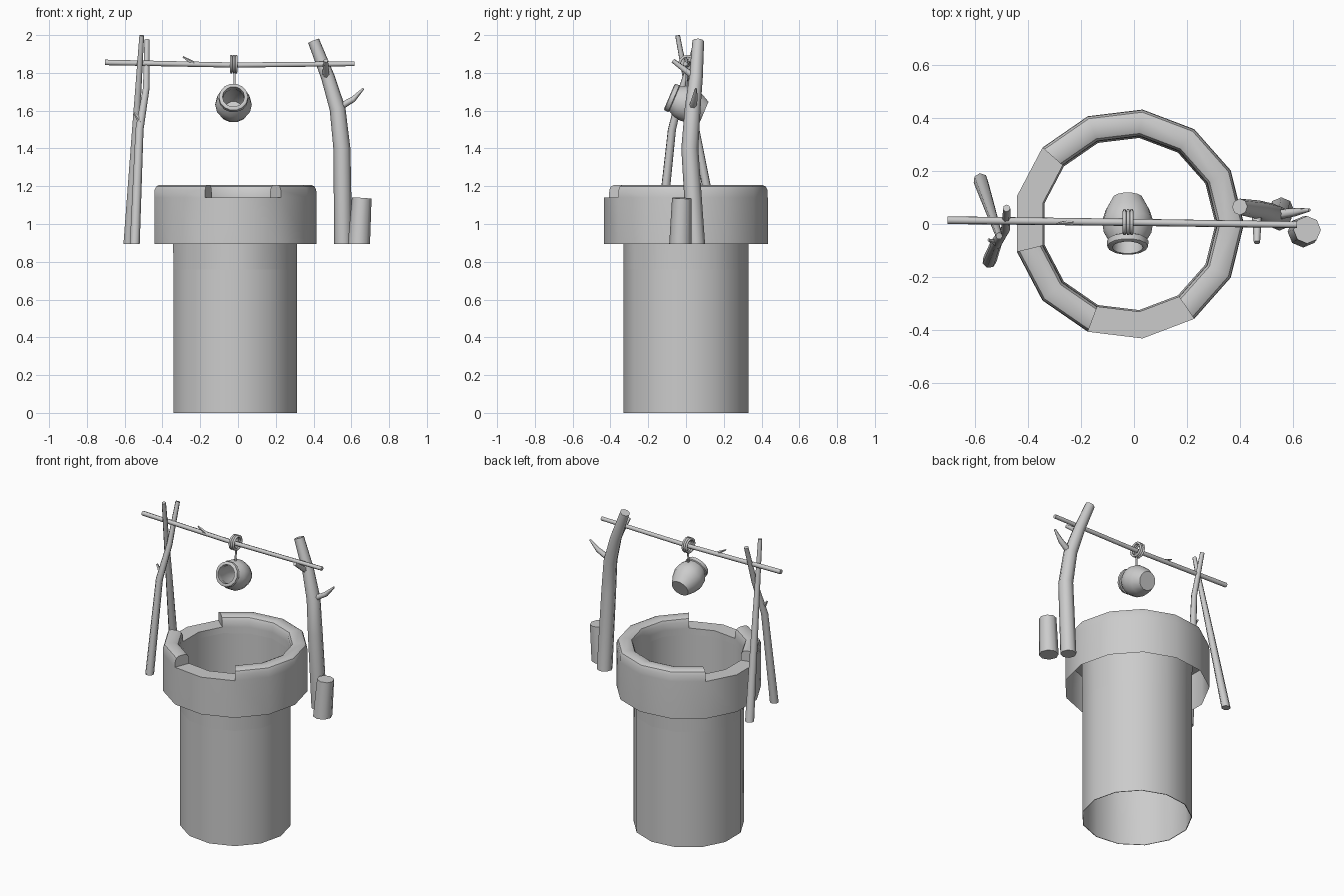
import bpy, bmesh, math
from mathutils import Vector

if "Cube" in bpy.data.objects:
    bpy.data.objects.remove(bpy.data.objects["Cube"])


def finish(name, bm, angle=35):
    bmesh.ops.remove_doubles(bm, verts=bm.verts, dist=0.0004)
    me = bpy.data.meshes.new(name)
    bm.to_mesh(me)
    bm.free()
    ob = bpy.data.objects.new(name, me)
    bpy.context.collection.objects.link(ob)
    bpy.ops.object.select_all(action='DESELECT')
    ob.select_set(True)
    bpy.context.view_layer.objects.active = ob
    bpy.ops.object.shade_smooth_by_angle(angle=math.radians(angle))
    return ob


def loft(bm, rings, cap=True):
    vr = [[bm.verts.new(p) for p in r] for r in rings]
    n = len(vr[0])
    for a, b in zip(vr, vr[1:]):
        for i in range(n):
            j = (i + 1) % n
            bm.faces.new((a[i], a[j], b[j], b[i]))
    if cap:
        bm.faces.new(vr[0][::-1])
        bm.faces.new(vr[-1])


def stick(name, pts, sides=7, ground=None):
    """Tapered tube through (x, y, z, radius) points; ground flattens the first end."""
    bm = bmesh.new()
    P = [Vector(p[:3]) for p in pts]
    rings = []
    side = None
    for k, p in enumerate(P):
        d = (P[min(k + 1, len(P) - 1)] - P[max(k - 1, 0)]).normalized()
        if side is None:
            side = d.orthogonal()
        u = (side - d * side.dot(d)).normalized()
        side = u
        v = d.cross(u)
        rings.append([p + (u * math.cos(t) + v * math.sin(t)) * pts[k][3]
                      for t in (2 * math.pi * i / sides for i in range(sides))])
    if ground is not None:
        for q in rings[0]:
            q.z = ground
    loft(bm, rings)
    return finish(name, bm, 62)


# well shaft and collar: 13 sides, rim broken away in two places
N, CX = 13, -0.02
BROKEN = {5, 6, 9, 10}
inner = [(0.332, 1.10), (0.332, 0), (0.328, 0), (0.334, 1.14)]
raised = [(0.336, 1.18), (0.345, 1.198), (0.365, 1.207),
          (0.408, 1.207), (0.426, 1.198), (0.434, 1.18)]
outer = [(0.436, 1.14), (0.436, 0.895)]


def at(rz, i):
    t = 2 * math.pi * i / N
    return (CX + rz[0] * math.cos(t), rz[0] * math.sin(t), rz[1])


bm = bmesh.new()
for i in range(N):
    prof = inner + ([] if i in BROKEN else raised) + outer
    a = [bm.verts.new(at(q, i)) for q in prof]
    b = [bm.verts.new(at(q, i + 1)) for q in prof]
    for k in range(len(prof) - 1):
        bm.faces.new((a[k], a[k + 1], b[k + 1], b[k]))
    # broken end faces
    end = [inner[-1]] + raised + [outer[0]]
    if i not in BROKEN:
        if (i - 1) % N in BROKEN:
            bm.faces.new([bm.verts.new(at(q, i)) for q in end][::-1])
        if (i + 1) % N in BROKEN:
            bm.faces.new([bm.verts.new(at(q, i + 1)) for q in end])
for f in bm.faces:
    f.normal_flip()
finish("well_wall", bm)

# supports
G = 0.895
stick("left_pole_back", [(-0.58, 0.165, G, 0.028), (-0.545, 0.06, 1.45, 0.021),
                         (-0.51, -0.045, 1.998, 0.013)], ground=G)
stick("left_pole_front", [(-0.547, -0.14, G, 0.027), (-0.522, -0.075, 1.5, 0.022),
                          (-0.486, -0.02, 1.72, 0.018), (-0.482, 0.06, 1.975, 0.014)], ground=G)
stick("left_pole_stub", [(-0.515, -0.072, 1.54, 0.014), (-0.55, -0.06, 1.59, 0.006)], 5)
stick("right_post", [(0.557, 0.053, G, 0.048), (0.55, 0.02, 1.40, 0.045),
                     (0.527, 0.035, 1.61, 0.042), (0.475, 0.053, 1.78, 0.036),
                     (0.40, 0.065, 1.97, 0.031)], 8, ground=G)
stick("right_post_twig", [(0.54, 0.035, 1.62, 0.02), (0.61, 0.045, 1.66, 0.016),
                          (0.664, 0.053, 1.717, 0.006)], 6)
stick("right_post_peg", [(0.465, 0.03, 1.79, 0.019), (0.465, -0.07, 1.865, 0.012)], 6)
stick("short_stump", [(0.64, -0.03, G, 0.059), (0.655, -0.022, 1.137, 0.052)], 8, ground=G)

# crossbar
stick("crossbar", [(-0.705, 0.014, 1.855, 0.015), (-0.02, 0.006, 1.841, 0.014),
                   (0.617, -0.003, 1.848, 0.013)])
stick("crossbar_twig", [(-0.235, 0.006, 1.85, 0.012), (-0.292, 0.0, 1.885, 0.004)], 5)

# rope coil and hanging rope
for k, x in enumerate((-0.036, -0.022, -0.009)):
    bm = bmesh.new()
    rings = []
    for i in range(13):
        t = 2 * math.pi * i / 12
        c, s = math.cos(t), math.sin(t)
        rings.append([(x + 0.007 * math.cos(w), 0.007 + c * (0.042 + 0.008 * math.sin(w)),
                       1.847 + s * (0.042 + 0.008 * math.sin(w)))
                      for w in (math.pi * j / 3 for j in range(6))])
    loft(bm, rings, cap=False)
    bmesh.ops.remove_doubles(bm, verts=bm.verts, dist=0.0004)
    bmesh.ops.recalc_face_normals(bm, faces=bm.faces)
    finish("rope_coil_%d" % (k + 1), bm, 65)
stick("hanging_rope", [(-0.018, 0.004, 1.81, 0.006), (-0.018, 0.0, 1.71, 0.006)], 6)

# tilted barrel bucket, mouth toward front and up
axis = Vector((0, -0.92, 0.39)).normalized()
u = Vector((1, 0, 0))
v = axis.cross(u)
base = Vector((-0.024, 0.097, 1.595))
profile = [(0, 0.058), (0.05, 0.084), (0.095, 0.097), (0.14, 0.09), (0.172, 0.072),
           (0.176, 0.079), (0.198, 0.077), (0.202, 0.070), (0.202, 0.058),
           (0.17, 0.056), (0.10, 0.075), (0.02, 0.05)]
bm = bmesh.new()
loft(bm, [[base + axis * h + (u * math.cos(t) + v * math.sin(t)) * r
           for t in (2 * math.pi * i / 14 for i in range(14))] for h, r in profile])
finish("bucket", bm, 40)
